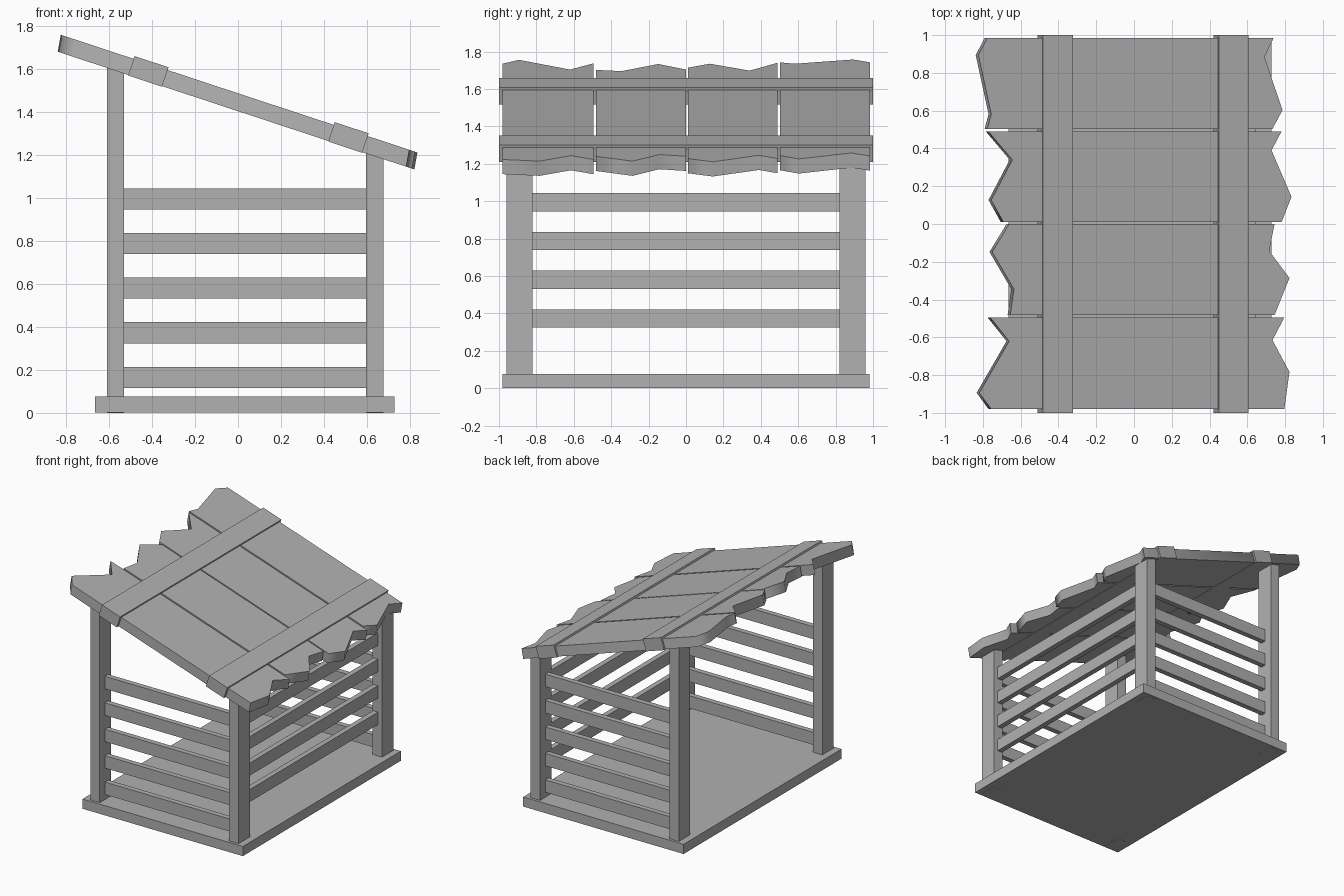
import bpy, bmesh, math
from mathutils import Matrix

if "Cube" in bpy.data.objects:
    bpy.data.objects.remove(bpy.data.objects["Cube"])

SLOPE = 0.33
ANG = math.atan(SLOPE)
C, S = math.cos(ANG), math.sin(ANG)
ROOF_Z = 1.444          # roof mid-plane height at x = 0
T = 0.079               # plank thickness
SHEAR = 0.011           # plank ends are cut a little closer to plumb
ROOF = Matrix.Translation((0, 0, ROOF_Z)) @ Matrix.Rotation(ANG, 4, 'Y')

# Dark grey wood
WOOD = bpy.data.materials.new("grey_wood")
WOOD.diffuse_color = (0.44, 0.44, 0.44, 1)
WOOD.use_nodes = True
WOOD.node_tree.nodes["Principled BSDF"].inputs["Base Color"].default_value = WOOD.diffuse_color


def finish(name, bm, matrix=None):
    bmesh.ops.recalc_face_normals(bm, faces=bm.faces)
    if matrix:
        bm.transform(matrix)
    mesh = bpy.data.meshes.new(name)
    bm.to_mesh(mesh)
    bm.free()
    mesh.materials.append(WOOD)
    ob = bpy.data.objects.new(name, mesh)
    bpy.context.collection.objects.link(ob)
    return ob


def box(name, x0, x1, y0, y1, z0, z1, matrix=None, top=None):
    bm = bmesh.new()
    bmesh.ops.create_cube(bm, size=1)
    for v in bm.verts:
        upper = v.co.z > 0
        v.co.x = x1 if v.co.x > 0 else x0
        v.co.y = y1 if v.co.y > 0 else y0
        v.co.z = z1 if upper else z0
        if upper and top:
            v.co.z = top(v.co.x)
    return finish(name, bm, matrix)


def prism(name, outline, z0, z1, matrix, shear):
    bm = bmesh.new()
    face = bm.faces.new([bm.verts.new((x, y, z0)) for x, y in outline])
    ext = bmesh.ops.extrude_face_region(bm, geom=[face])
    for v in ext['geom']:
        if isinstance(v, bmesh.types.BMVert):
            v.co.z = z1
            v.co.x -= shear
    return finish(name, bm, matrix)


# Floor slab
box("floor", -0.665, 0.728, -0.98, 0.98, 0.001, 0.077)

# Corner posts, tops cut to the roof slope
for sy, end in ((-1, "front"), (1, "back")):
    ya, yb = sorted((sy * 0.82, sy * 0.96))
    for x0, x1, side in ((-0.61, -0.529, "left"), (0.596, 0.677, "right")):
        box(f"{end}_{side}_post", x0, x1, ya, yb, 0, 1,
            top=lambda x: 1.412 - SLOPE * x)

# Rails: five on front and back, four on the low side, high side open
for i in range(5):
    z0 = 0.116 + 0.2075 * i
    z1 = z0 + 0.098
    for sy, end in ((-1, "front"), (1, "back")):
        ya, yb = sorted((sy * 0.853, sy * 0.895))
        box(f"{end}_rail_{i}", -0.535, 0.6, ya, yb, z0, z1)
    if i:
        box(f"side_rail_{i}", 0.6, 0.642, -0.825, 0.825, z0, z1)

# Roof planks with jagged ends: (left x, y) and (right x, y) seen from above
planks = [
    ([(-.786, .985), (-.833, .894), (-.765, .582), (-.786, .503)],
     [(.733, .985), (.685, .884), (.78, .603), (.727, .503)]),
    ([(-.78, .49), (-.653, .34), (-.765, .127), (-.70, .01)],
     [(.775, .49), (.722, .39), (.828, .143), (.775, .01)]),
    ([(-.67, 0), (-.76, -.148), (-.645, -.344), (-.664, -.482)],
     [(.738, 0), (.71, -.143), (.817, -.286), (.738, -.482)]),
    ([(-.77, -.495), (-.67, -.62), (-.828, -.894), (-.765, -.98)],
     [(.79, -.495), (.727, -.615), (.817, -.783), (.79, -.98)]),
]
off = T / 2 * S
for i, (left, right) in enumerate(planks):
    outline = [((x + off - 0.005) / C, y) for x, y in left]
    outline += [((x - off + 0.006) / C + SHEAR, y) for x, y in reversed(right)]
    ob = prism(f"roof_plank_{i}", outline, -T / 2, T / 2, ROOF, SHEAR)
    # smooth only between the jagged end facets
    bpy.ops.object.select_all(action='DESELECT')
    ob.select_set(True)
    bpy.context.view_layer.objects.active = ob
    bpy.ops.object.shade_smooth_by_angle(angle=math.radians(75))

# Cross battens over the planks
for name, u in (("upper_batten", -0.441), ("lower_batten", 0.539)):
    box(name, u - 0.083, u + 0.083, -1, 1, -0.042, 0.053, ROOF)
